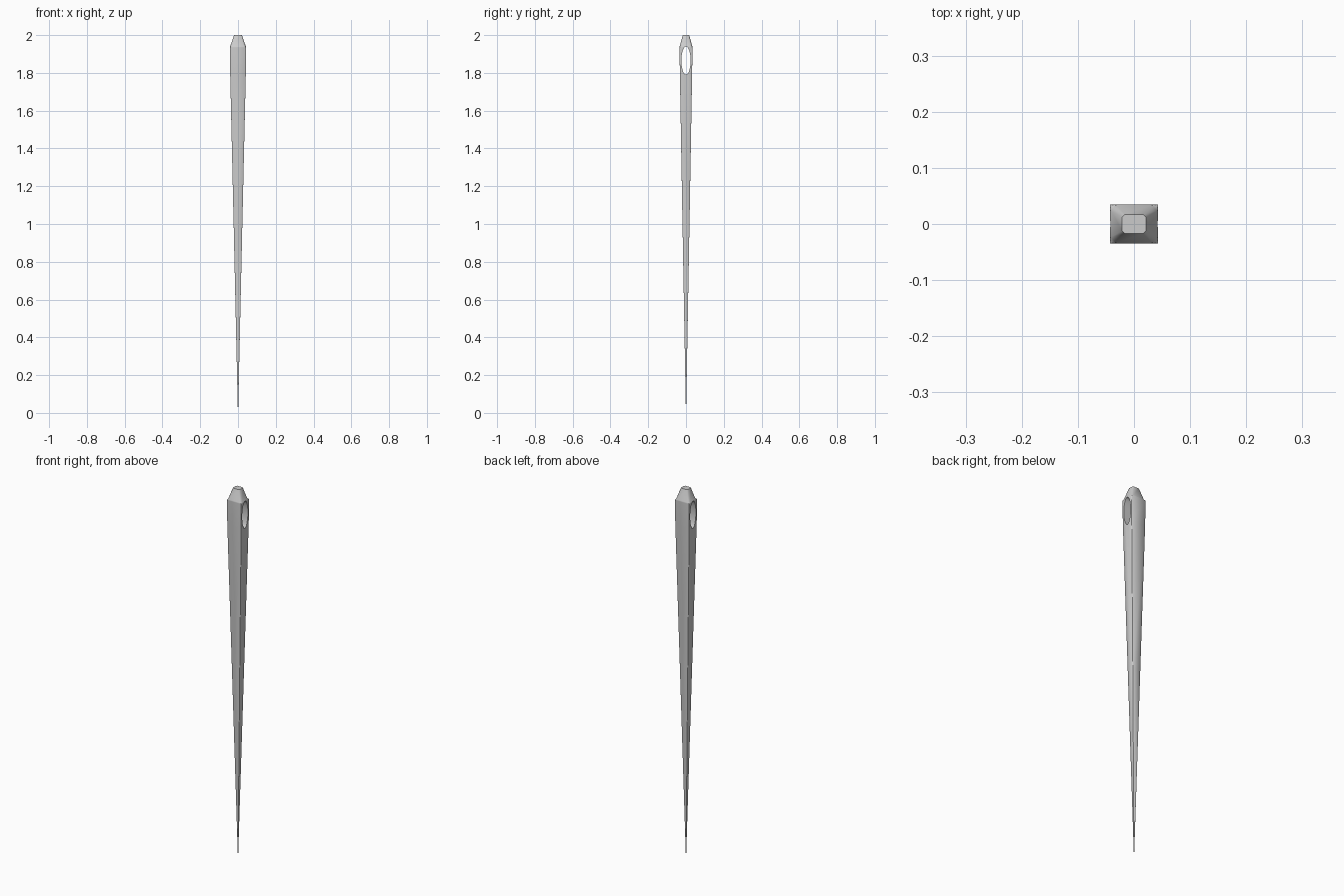
import bpy, bmesh, math

if "Cube" in bpy.data.objects:
    bpy.data.objects.remove(bpy.data.objects["Cube"])

# Needle body: (z, half width x, half depth y, corner chamfer) sections, point to head
sections = [
    (0.0, 0.0006, 0.0005, 0.0001),
    (1.0, 0.0230, 0.0185, 0.0002),
    (1.8, 0.0415, 0.0325, 0.0002),
    (1.935, 0.0428, 0.0345, 0.0002),
    (1.940, 0.0415, 0.0335, 0.0100),
    (2.0, 0.0210, 0.0170, 0.0050),
]


def ring(bm, z, a, b, c):
    pts = [(a, -b + c), (a, b - c), (a - c, b), (-a + c, b),
           (-a, b - c), (-a, -b + c), (-a + c, -b), (a - c, -b)]
    return [bm.verts.new((x, y, z)) for x, y in pts]


bm = bmesh.new()
rings = [ring(bm, *s) for s in sections]
for lo, hi in zip(rings, rings[1:]):
    for i in range(8):
        j = (i + 1) % 8
        bm.faces.new((lo[i], lo[j], hi[j], hi[i]))
bm.faces.new(rings[0][::-1])
bm.faces.new(rings[-1])
bmesh.ops.recalc_face_normals(bm, faces=bm.faces)
mesh = bpy.data.meshes.new("needle")
bm.to_mesh(mesh)
bm.free()
needle = bpy.data.objects.new("needle", mesh)
bpy.context.collection.objects.link(needle)

# Oval eye cut straight through from side to side
bpy.ops.mesh.primitive_cylinder_add(vertices=32, radius=1, depth=0.3,
                                    location=(0, 0, 1.865),
                                    rotation=(0, math.pi / 2, 0))
cutter = bpy.context.object
cutter.name = "eye_cutter"
cutter.scale = (0.074, 0.0245, 1)
bpy.context.view_layer.update()
cut = needle.modifiers.new("eye", 'BOOLEAN')
cut.operation = 'DIFFERENCE'
cut.solver = 'EXACT'
cut.object = cutter

# Apply the cut, remove the helper and soften the head and eye
bpy.ops.object.select_all(action='DESELECT')
needle.select_set(True)
bpy.context.view_layer.objects.active = needle
bpy.ops.object.modifier_apply(modifier="eye")
bpy.data.objects.remove(cutter, do_unlink=True)
bpy.ops.object.shade_smooth_by_angle(angle=math.radians(50))
